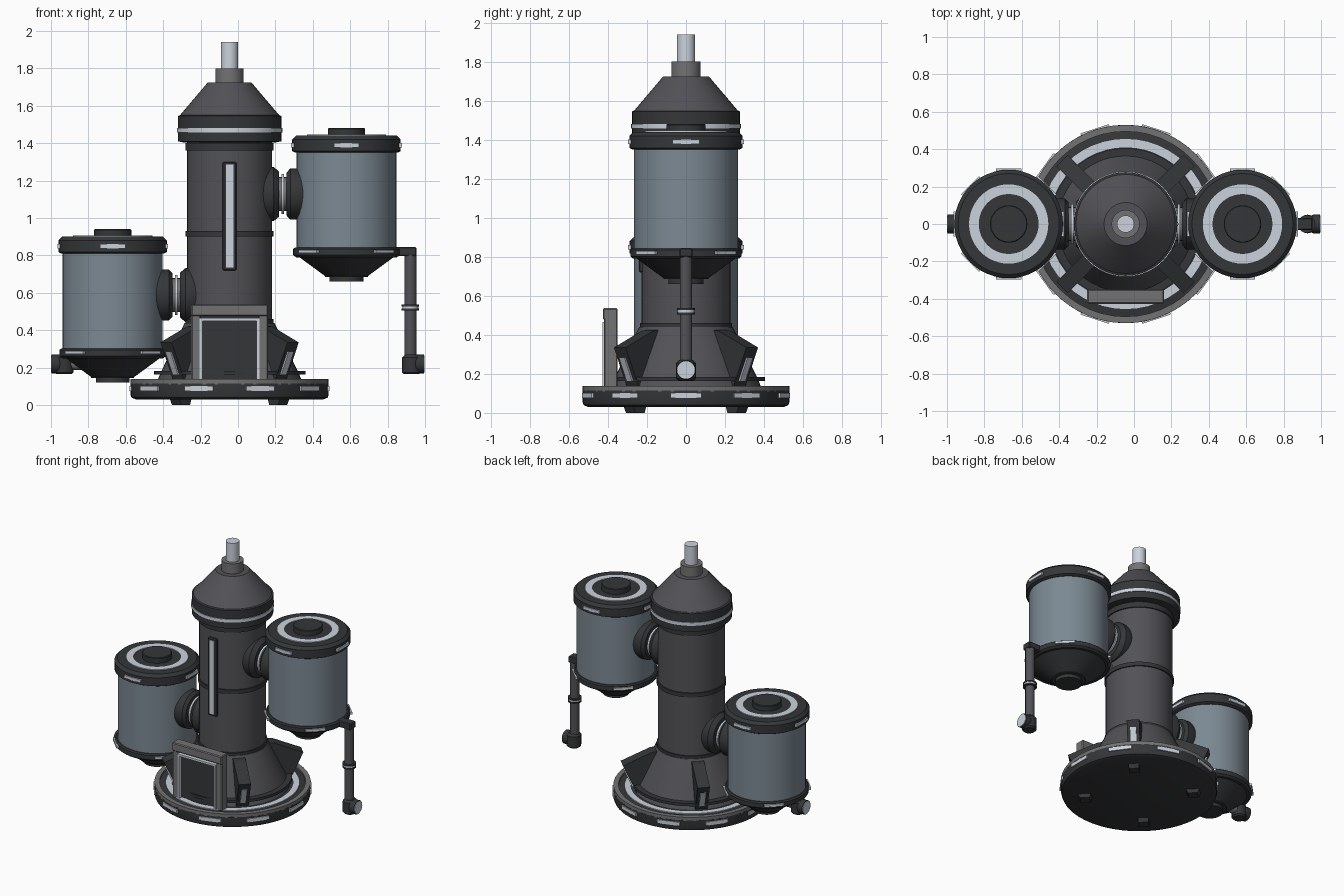
import bpy, bmesh, math
from mathutils import Matrix, Vector

if "Cube" in bpy.data.objects:
    bpy.data.objects.remove(bpy.data.objects["Cube"])

AX = -0.045          # tower axis


def mat(name, c):
    m = bpy.data.materials.new(name)
    m.diffuse_color = (*c, 1)
    m.use_nodes = True
    m.node_tree.nodes["Principled BSDF"].inputs["Base Color"].default_value = m.diffuse_color
    return m


HULL = mat("hull", (0.085, 0.085, 0.095))
DARK = mat("dark", (0.035, 0.037, 0.04))
GREY = mat("grey", (0.17, 0.17, 0.17))
GLASS = mat("tank_blue", (0.2, 0.25, 0.29))
LIGHT = mat("light", (0.6, 0.65, 0.72))


def finish(bm, name, m, M):
    bmesh.ops.recalc_face_normals(bm, faces=bm.faces)
    me = bpy.data.meshes.new(name)
    bm.to_mesh(me)
    bm.free()
    me.transform(Matrix.Translation((AX, 0, 0)) @ M)
    me.materials.append(m)
    ob = bpy.data.objects.new(name, me)
    bpy.context.collection.objects.link(ob)
    return ob


def lathe(name, prof, m, M=Matrix(), n=48, ring=False):
    """Spin (radius, height) points; ring=True closes the profile on itself."""
    bm = bmesh.new()
    loops = [[bm.verts.new((r * math.cos(2 * math.pi * i / n), r * math.sin(2 * math.pi * i / n), z))
              for i in range(n)] for r, z in prof]
    pairs = list(zip(loops, loops[1:]))
    if ring:
        pairs.append((loops[-1], loops[0]))
    else:
        bm.faces.new(loops[0])
        bm.faces.new(loops[-1])
    for a, b in pairs:
        for i in range(n):
            j = (i + 1) % n
            bm.faces.new((a[i], a[j], b[j], b[i]))
    ob = finish(bm, name, m, M)
    bpy.ops.object.select_all(action='DESELECT')
    ob.select_set(True)
    bpy.context.view_layer.objects.active = ob
    bpy.ops.object.shade_smooth_by_angle(angle=math.radians(25))
    return ob


def band(name, r0, r1, z0, z1, m, M=Matrix()):
    return lathe(name, [(r0, z0), (r1, z0), (r1, z1), (r0, z1)], m, M, ring=True)


def box(name, lo, hi, m, M=Matrix(), bevel=0):
    bm = bmesh.new()
    bmesh.ops.create_cube(bm, size=1)
    lo, hi = Vector(lo), Vector(hi)
    for v in bm.verts:
        v.co = (lo + hi) / 2 + v.co * (hi - lo)
    if bevel:
        bmesh.ops.bevel(bm, geom=bm.edges[:], offset=bevel, segments=1, affect='EDGES')
    return finish(bm, name, m, M)


def prism(name, pts, w, m, M=Matrix()):
    """Extrude an (x, z) outline to width w along y."""
    bm = bmesh.new()
    f = bm.faces.new([bm.verts.new((x, -w / 2, z)) for x, z in pts])
    ext = bmesh.ops.extrude_face_region(bm, geom=[f])
    bmesh.ops.translate(bm, vec=(0, w, 0), verts=[v for v in ext["geom"] if isinstance(v, bmesh.types.BMVert)])
    return finish(bm, name, m, M)


def turn(deg):
    return Matrix.Rotation(math.radians(deg), 4, 'Z')


def at(x, y, z):
    return Matrix.Translation((x, y, z))


# Base platform
lathe("base_disc", [(0.5, 0.03), (0.525, 0.04), (0.53, 0.055), (0.53, 0.115), (0.5, 0.125)], DARK, n=64)
band("base_rim", 0.495, 0.53, 0.11, 0.138, GREY)
band("base_light_ring", 0.41, 0.455, 0.12, 0.132, LIGHT)
for k in range(10):
    box("base_light", (0.51, -0.08, 0.076), (0.535, 0.08, 0.102), LIGHT, turn(36 * k))

# Skirt, fins and feet
lathe("skirt", [(0.39, 0.12), (0.37, 0.17), (0.24, 0.44)], HULL)
band("skirt_ring", 0.35, 0.405, 0.163, 0.183, DARK)
for a in (45, 135, 225, 315):
    prism("fin", [(0.2, 0.12), (0.38, 0.12), (0.48, 0.335), (0.28, 0.42), (0.2, 0.43)], 0.085, DARK, turn(a))
    prism("fin_light", [(0.39, 0.16), (0.41, 0.16), (0.467, 0.285), (0.447, 0.285)], 0.04, LIGHT, turn(a))
    prism("foot", [(0.32, 0.04), (0.335, 0), (0.4, 0), (0.42, 0.04)], 0.07, DARK, turn(a))

# Column with collars
lathe("column", [(0.227, 0.4), (0.227, 1.42)], HULL)
for z0, z1 in ((0.43, 0.46), (0.9, 0.93), (1.36, 1.4)):
    band("column_collar", 0.2, 0.236, z0, z1, DARK)
box("column_slit_frame", (-0.037, -0.242, 0.72), (0.037, -0.2, 1.3), DARK, bevel=0.006)
box("column_slit_light", (-0.02, -0.247, 0.735), (0.02, -0.2, 1.285), LIGHT)

# Head and spire
lathe("head_ring", [(0.25, 1.405), (0.277, 1.41), (0.277, 1.545), (0.265, 1.55)], DARK)
band("head_light", 0.26, 0.282, 1.457, 1.48, LIGHT)
lathe("head_cone", [(0.265, 1.55), (0.125, 1.715), (0.115, 1.725)], HULL)
lathe("spire_neck", [(0.075, 1.7), (0.075, 1.8)], GREY, n=32)
lathe("spire_tip", [(0.046, 1.78), (0.046, 1.94)], LIGHT, n=32)

# Doorway
for s in (-1, 1):
    x = sorted((s * 0.155, s * 0.205))
    box("door_post", (x[0], -0.42, 0.125), (x[1], -0.35, 0.53), GREY, bevel=0.006)
    x = sorted((s * 0.145, s * 0.16))
    box("door_light", (x[0], -0.428, 0.13), (x[1], -0.37, 0.465), LIGHT)
box("door_lintel", (-0.205, -0.425, 0.475), (0.205, -0.35, 0.537), GREY, bevel=0.006)
box("door_light_top", (-0.16, -0.428, 0.45), (0.16, -0.37, 0.465), LIGHT)
box("door_panel", (-0.16, -0.395, 0.12), (0.16, -0.36, 0.48), DARK)


# Side tanks with connectors (s = side turn, dz = height shift)
def tank(side, a, dz):
    T = turn(a) @ at(0.625, 0, dz)
    n = side + "_tank_"
    lathe(n + "body", [(0.267, 0.82), (0.267, 1.37)], GLASS, T)
    lathe(n + "cap", [(0.275, 1.35), (0.29, 1.358), (0.29, 1.42), (0.27, 1.44)], DARK, T)
    band(n + "cap_light", 0.16, 0.212, 1.43, 1.446, LIGHT, T)
    lathe(n + "lid", [(0.1, 1.43), (0.1, 1.475), (0.096, 1.48)], DARK, T, 32)
    lathe(n + "bottom_ring", [(0.27, 0.79), (0.285, 0.802), (0.285, 0.835), (0.275, 0.842)], DARK, T)
    lathe(n + "funnel", [(0.09, 0.66), (0.09, 0.685), (0.115, 0.685), (0.115, 0.69), (0.265, 0.8)], DARK, T)
    for k in range(4):
        box(n + "top_light", (0.27, -0.068, 1.378), (0.296, 0.068, 1.4), LIGHT, T @ turn(90 * k))
        box(n + "low_light", (0.26, -0.068, 0.812), (0.293, 0.068, 0.83), LIGHT, T @ turn(45 + 90 * k))
    # Connector: two bevelled flanges and a light neck
    C = turn(a) @ at(0, 0, 1.128 + dz) @ Matrix.Rotation(math.pi / 2, 4, 'Y')
    lathe(n + "inner_flange", [(0.13, 0.15), (0.145, 0.2), (0.145, 0.235), (0.12, 0.265)], DARK, C, 32)
    lathe(n + "neck", [(0.09, 0.25), (0.09, 0.33)], GREY, C, 32)
    band(n + "neck_light", 0.08, 0.107, 0.278, 0.292, LIGHT, C)
    lathe(n + "outer_flange", [(0.115, 0.305), (0.137, 0.325), (0.137, 0.37), (0.125, 0.41)], DARK, C, 32)


def nozzle(name, a, x, z):
    lathe(name + "_elbow", [(0.04, -0.055), (0.05, -0.045), (0.05, 0.035), (0.035, 0.05)], DARK,
          turn(a) @ at(x, 0, z), 16)
    N = turn(a) @ at(x, 0, z) @ Matrix.Rotation(math.pi / 2, 4, 'Y')
    lathe(name + "_spout", [(0.035, 0), (0.05, 0.03), (0.05, 0.066)], DARK, N, 24)
    lathe(name + "_spout_light", [(0.045, 0.06), (0.045, 0.07)], LIGHT, N, 24)


tank("right", 0, 0)
tank("left", 180, -0.54)

# Right drop pipe
box("drop_arm", (0.84, -0.033, 0.797), (1.0, 0.033, 0.845), DARK, bevel=0.006)
lathe("drop_pipe", [(0.032, 0.24), (0.032, 0.82)], HULL, at(0.967, 0, 0), 24)
for z0, z1, m, r in ((0.505, 0.515, DARK, 0.047), (0.515, 0.527, LIGHT, 0.043), (0.527, 0.537, DARK, 0.047)):
    band("drop_pipe_clamp", 0.02, r, z0, z1, m, at(0.967, 0, 0))
nozzle("drop", 0, 0.973, 0.22)

# Left drain pipe
lathe("drain_pipe", [(0.032, 0.78), (0.032, 0.9)], GREY,
      turn(180) @ at(0, 0, 0.22) @ Matrix.Rotation(math.pi / 2, 4, 'Y'), 24)
nozzle("drain", 180, 0.885, 0.22)
